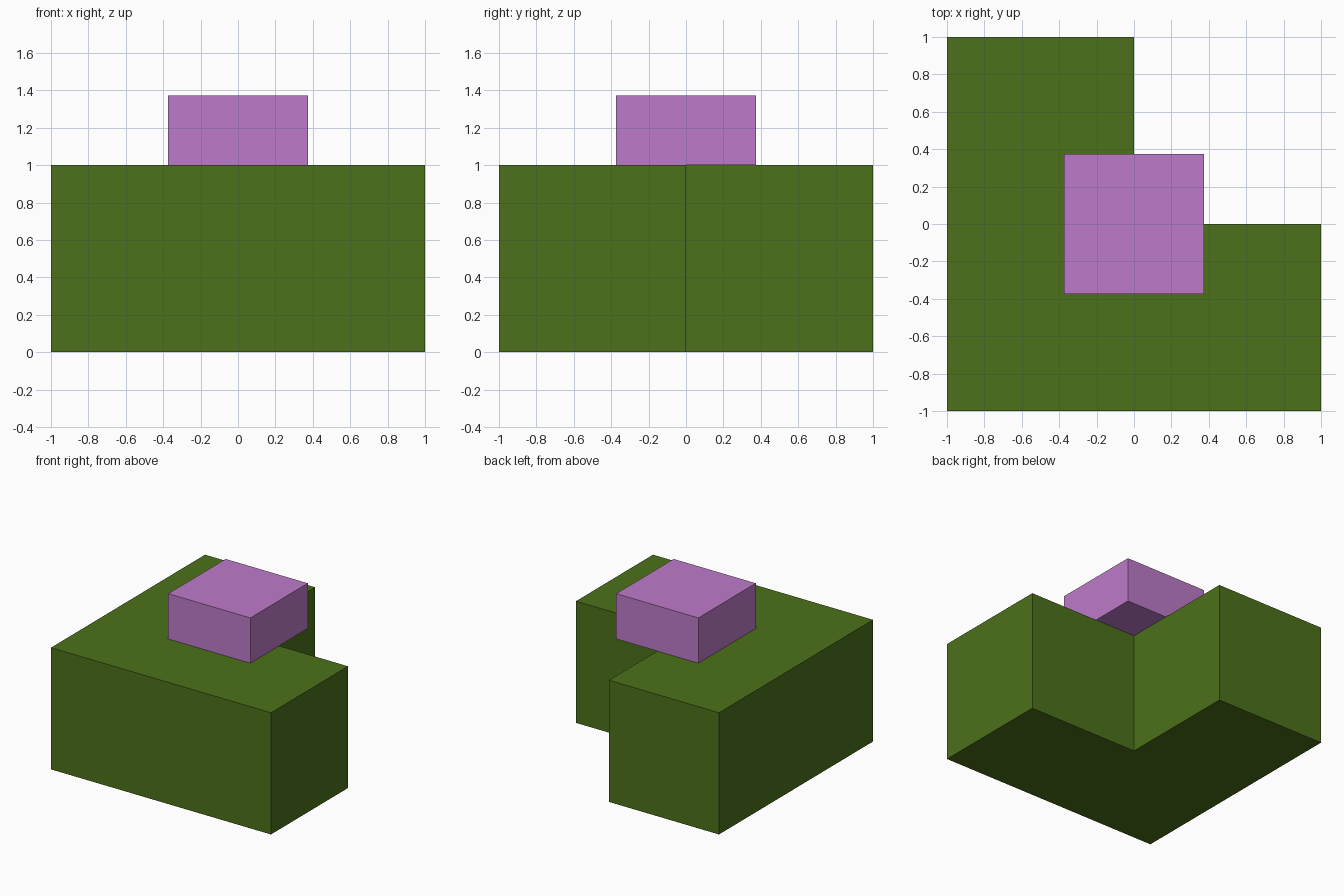
import bpy
import bmesh

if "Cube" in bpy.data.objects:
    bpy.data.objects.remove(bpy.data.objects["Cube"])


def extruded(name, outline, z0, z1, color):
    """Solid prism from a flat outline."""
    bm = bmesh.new()
    base = bm.faces.new([bm.verts.new((x, y, z0)) for x, y in outline])
    top = bmesh.ops.extrude_face_region(bm, geom=[base])["geom"]
    verts = [v for v in top if isinstance(v, bmesh.types.BMVert)]
    bmesh.ops.translate(bm, verts=verts, vec=(0, 0, z1 - z0))
    # keep the underside closed
    if not base.is_valid:
        bm.faces.new([v for v in bm.verts if v not in verts])
    bmesh.ops.recalc_face_normals(bm, faces=bm.faces)
    mesh = bpy.data.meshes.new(name)
    bm.to_mesh(mesh)
    bm.free()
    mat = bpy.data.materials.new(name + "_color")
    mat.diffuse_color = color
    mat.use_nodes = True
    mat.node_tree.nodes["Principled BSDF"].inputs["Base Color"].default_value = mat.diffuse_color
    mesh.materials.append(mat)
    obj = bpy.data.objects.new(name, mesh)
    bpy.context.collection.objects.link(obj)
    return obj


# L-shaped block with the back right quarter left out
extruded("corner_block",
         [(-1, -1), (1, -1), (1, 0), (0, 0), (0, 1), (-1, 1)],
         0, 1, (0.073, 0.165, 0.011, 1))

# Small square cap resting over the inner corner
h = 0.373
extruded("top_block", [(-h, -h), (h, -h), (h, h), (-h, h)],
         1, 1.372, (0.515, 0.198, 0.591, 1))
